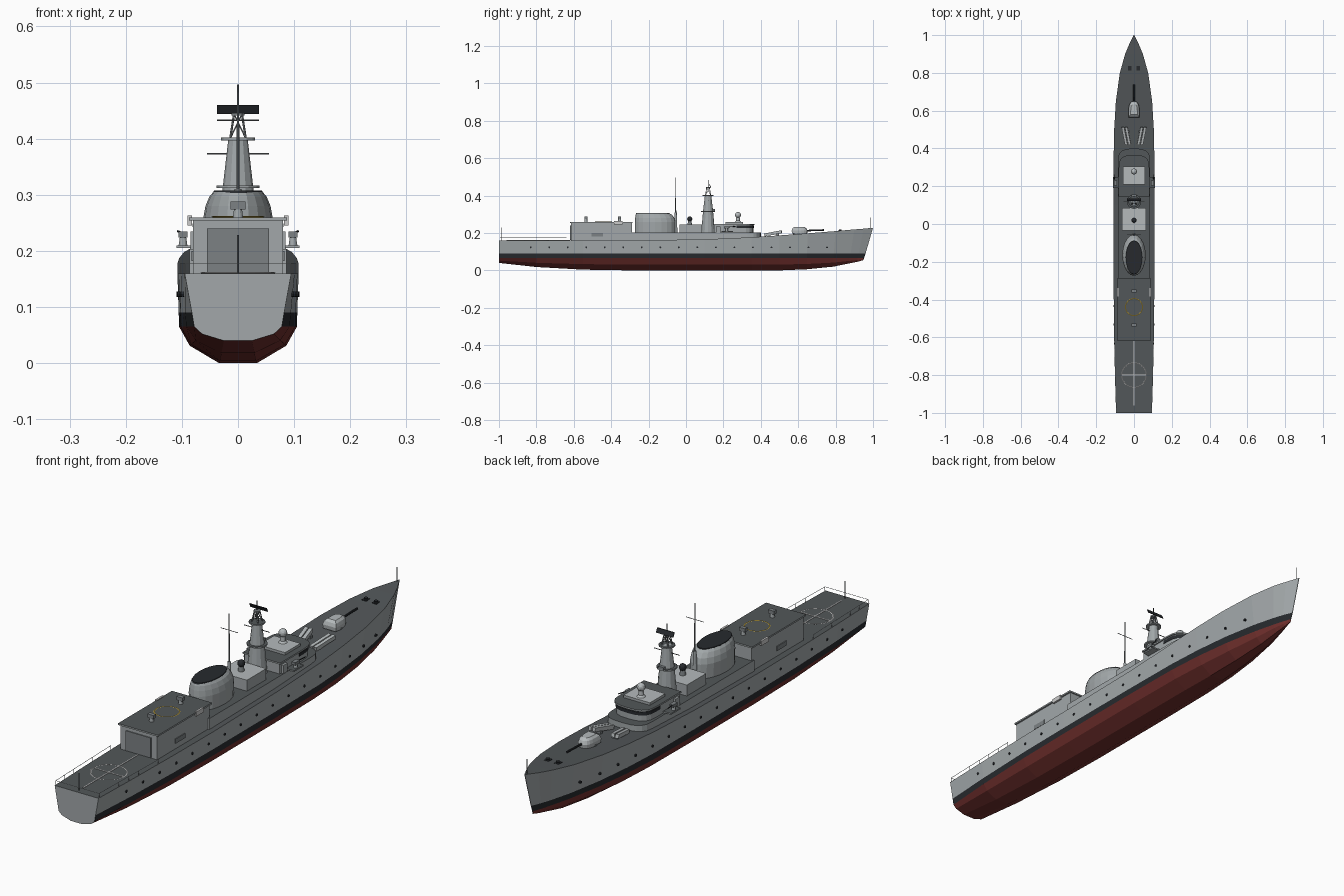
import bpy, bmesh, math
from mathutils import Vector

if "Cube" in bpy.data.objects:
    bpy.data.objects.remove(bpy.data.objects["Cube"])


def mat(name, r, g, b):
    m = bpy.data.materials.new(name)
    m.diffuse_color = (r, g, b, 1)
    m.use_nodes = True
    m.node_tree.nodes["Principled BSDF"].inputs["Base Color"].default_value = m.diffuse_color
    return m


GREY = mat("hull_grey", 0.36, 0.39, 0.40)
LIGHT = mat("light_grey", 0.46, 0.49, 0.50)
DECK = mat("deck_grey", 0.085, 0.095, 0.10)
BLACK = mat("black", 0.02, 0.023, 0.027)
RED = mat("antifouling_red", 0.17, 0.03, 0.027)
DOOR = mat("door_grey", 0.20, 0.22, 0.23)
WHITE = mat("marking_white", 0.8, 0.8, 0.78)
YELLOW = mat("marking_yellow", 0.6, 0.42, 0.06)


def loft(name, rings, side=GREY, top=None, strips=None):
    """Skin equal-sized closed rings; strips gives one material per strip."""
    bm = bmesh.new()
    vs = [[bm.verts.new(p) for p in r] for r in rings]
    mats = list(dict.fromkeys([side, top or side] + (strips or [])))
    n = len(rings[0])
    for a, b in zip(vs, vs[1:]):
        for i in range(n):
            j = (i + 1) % n
            f = bm.faces.new((a[i], a[j], b[j], b[i]))
            f.material_index = mats.index(strips[i] if strips else side)
    bm.faces.new(vs[0][::-1])
    bm.faces.new(vs[-1]).material_index = mats.index(top or side)
    bmesh.ops.recalc_face_normals(bm, faces=bm.faces)
    me = bpy.data.meshes.new(name)
    bm.to_mesh(me)
    bm.free()
    for m in mats:
        me.materials.append(m)
    ob = bpy.data.objects.new(name, me)
    bpy.context.collection.objects.link(ob)
    return ob


def prism(name, outline, z0, z1, side=GREY, top=None):
    return loft(name, [[(x, y, z) for x, y in outline] for z in (z0, z1)], side, top)


def box(name, x0, x1, y0, y1, z0, z1, side=GREY, top=None):
    return prism(name, [(x0, y0), (x1, y0), (x1, y1), (x0, y1)], z0, z1, side, top)


def rounded(w, y0, y1, depth, n=10):
    """Plan outline: square back, rounded front (towards +y)."""
    pts = [(-w, y0), (w, y0)]
    for i in range(n + 1):
        a = math.pi * i / n
        c, s = math.cos(a), math.sin(a)
        pts.append((w * math.copysign(abs(c) ** 0.7, c), y1 - depth + depth * max(s, 0) ** 0.7))
    return pts


def turned(name, x, y, prof, side=GREY, top=None, n=12, ky=1):
    """Profile of (radius, z) turned about a vertical axis."""
    return loft(name, [[(x + r * math.cos(2 * math.pi * i / n), y + ky * r * math.sin(2 * math.pi * i / n), z)
                        for i in range(n)] for r, z in prof], side, top)


def ball(name, x, y, z, r, side=GREY):
    arc = [math.pi * (i / 8 - 0.5) for i in range(9)]
    return turned(name, x, y, [(max(r * math.cos(a), r * 0.02), z + r * math.sin(a)) for a in arc], side)


def rod(name, p, q, r, side=GREY, n=6):
    p, q = Vector(p), Vector(q)
    d = (q - p).normalized()
    u = d.orthogonal().normalized()
    v = d.cross(u)
    ang = [2 * math.pi * i / n for i in range(n)]
    return loft(name, [[c + r * (u * math.cos(a) + v * math.sin(a)) for a in ang] for c in (p, q)], side)


def ring_mark(name, y, z, r, m):
    bpy.ops.mesh.primitive_torus_add(location=(0, y, z), major_radius=r, minor_radius=0.0025,
                                     major_segments=40, minor_segments=4)
    ob = bpy.context.object
    ob.name = name
    ob.scale.z = 0.5
    ob.data.materials.append(m)


# hull stations: y, deck half width, deck z, waterline half width, keel z, lower stem setback
stations = [(-1, .095, .16, .078, .04, 0), (-.8, .101, .16, .092, .018, 0), (-.55, .106, .16, .102, .004, 0),
            (-.3, .108, .16, .105, 0, 0), (.1, .108, .166, .105, 0, 0), (.35, .108, .177, .102, 0, 0),
            (.5, .105, .187, .092, 0, 0), (.65, .096, .198, .074, .006, .004), (.8, .075, .21, .047, .02, .012),
            (.9, .047, .219, .025, .038, .025), (.95, .026, .223, .013, .046, .034), (1, .0012, .228, .001, .055, .05)]
rings = []
for y, wd, zd, ww, zk, back in stations:
    half = [(ww * .32, y - back, zk), (ww * .82, y - back, zk + (.065 - zk) * .48), (ww, y - back, .065),
            (ww + (wd - ww) * .25, y - back * .8, .09), (wd, y, zd)]
    rings.append(half + [(-a, b, c) for a, b, c in reversed(half)])
loft("hull", rings, GREY, GREY, [RED, RED, BLACK, GREY, DECK, GREY, BLACK, RED, RED, RED])


def half_width(y, col, table=stations):
    for a, b in zip(table, table[1:]):
        if a[0] <= y <= b[0]:
            return a[col] + (b[col] - a[col]) * (y - a[0]) / (b[0] - a[0])


# portholes
for i in range(17):
    y = -.83 + .099 * i
    w = half_width(y, 1) * .58 + half_width(y, 3) * .42
    for s in (-1, 1):
        rod("porthole", (s * (w - .006), y, .123), (s * (w + .003), y, .123), .005, BLACK, 8)

# hangar
box("hangar", -.08, .08, -.615, -.29, .155, .255)
box("hangar_roof", -.087, .087, -.62, -.285, .254, .26, GREY, DECK)
box("hangar_door", -.055, .055, -.619, -.61, .162, .24, DOOR)
for s in (-1, 1):
    box("hangar_vent", s * .079, s * .083, -.505, -.445, .182, .2, DOOR)
    box("raft_canister", s * .082, s * .09, -.385, -.34, .245, .263, WHITE)
for y in (-.535, -.355):
    turned("roof_pedestal", 0, y, [(.009, .258), (.007, .277)])
    box("roof_sensor", -.013, .013, y - .008, y + .008, .274, .288, DOOR)
ring_mark("roof_circle", -.44, .261, .045, YELLOW)

# flight deck markings and guard rails
ring_mark("landing_circle", -.8, .161, .065, WHITE)
box("landing_line_long", -.002, .002, -.96, -.62, .158, .1615, WHITE)
box("landing_line_cross", -.065, .065, -.802, -.798, .158, .1615, WHITE)
for s in (-1, 1):
    rod("side_rail", (s * .094, -.995, .177), (s * .103, -.64, .177), .0008, LIGHT, 4)
    for i in range(7):
        y = -.995 + i * .059
        x = s * (half_width(y, 1) - .001)
        rod("rail_post", (x, y, .158), (x, y, .177), .0007, LIGHT, 4)
rod("stern_rail", (-.094, -.995, .177), (.094, -.995, .177), .0008, LIGHT, 4)
rod("ensign_staff", (0, -.985, .158), (0, -.985, .228), .0014, DOOR)
rod("jack_staff", (0, .985, .22), (0, .985, .282), .0014, DOOR)

# long deckhouse and bridge
prism("deckhouse", rounded(.086, -.3, .4, .07), .155, .203, GREY, DECK)
prism("bridge", rounded(.076, .15, .36, .07), .2, .244)
prism("bridge_windows", rounded(.0775, .27, .3625, .07), .226, .239, BLACK)
prism("bridge_roof", rounded(.081, .145, .366, .07), .243, .249, GREY, DECK)
box("bridge_roof_house", -.057, .057, .21, .305, .248, .259, GREY, LIGHT)
turned("director_pedestal", 0, .278, [(.017, .258), (.01, .266), (.009, .288)], LIGHT)
ball("director_dome", 0, .278, .296, .016, LIGHT)

# bridge wings with light guns
for s in (-1, 1):
    box("bridge_wing", s * .07, s * .11, .19, .25, .205, .21, GREY, DECK)
    turned("wing_gun_mount", s * .098, .217, [(.008, .209), (.005, .228)])
    box("wing_gun_body", s * .09, s * .106, .203, .231, .224, .235, DOOR)
    rod("wing_gun_barrel", (s * .098, .21, .231), (s * .107, .265, .235), .002, BLACK)
    box("wing_locker", s * .074, s * .085, .16, .185, .203, .235, GREY)

# funnel
fun = [(.060, .109, -.165, .19), (.062, .109, -.165, .258), (.058, .105, -.167, .28), (.051, .097, -.172, .297),
       (.044, .089, -.177, .305)]
loft("funnel", [[(a * math.cos(math.pi * i / 10), c + b * math.sin(math.pi * i / 10), z) for i in range(20)]
                for a, b, c, z in fun], GREY, BLACK)
turned("funnel_mouth", 0, -.177, [(.044, .303), (.043, .308)], BLACK, n=20, ky=2.05)

# midships equipment house
box("equipment_house", -.063, .063, -.035, .085, .2, .246, GREY, LIGHT)
turned("tracker_pedestal", 0, .02, [(.012, .245), (.009, .266)], DOOR)
ball("tracker_dome", 0, .02, .275, .014, BLACK)

# main mast
MY = .118
turned("main_mast", 0, MY, [(.037, .2), (.027, .315), (.017, .402)])
turned("lower_platform", 0, MY, [(.038, .312), (.038, .317)], GREY, DECK)
turned("upper_platform", 0, MY, [(.03, .397), (.03, .402)], GREY, DECK)
rod("mast_yard", (-.055, MY, .373), (.055, MY, .373), .0015, DOOR)
corners = [(1, 1), (-1, 1), (-1, -1), (1, -1)]
for i, (a, b) in enumerate(corners):
    c, d = corners[(i + 1) % 4]
    foot, head = (a * .014, MY + b * .014, .4), (a * .007, MY + b * .007, .444)
    rod("lattice_leg", foot, head, .002, DOOR)
    rod("lattice_brace", foot, (c * .007, MY + d * .007, .444), .0012, DOOR)
    rod("lattice_brace", (c * .014, MY + d * .014, .4), head, .0012, DOOR)
turned("mast_head", 0, MY, [(.012, .441), (.012, .446)], DOOR)
loft("search_radar", [[(x, MY + .012 + o + t, z) for o, t, z in
                       [(0, 0, .444), (0, .004, .444), (-.008, .004, .46), (-.008, 0, .46)]]
                      for x in (-.037, .037)], BLACK)
rod("mast_spike", (0, MY, .444), (0, MY, .482), .0015, BLACK)
box("navigation_radar", -.012, .012, MY + .025, MY + .037, .317, .327, DOOR)

# aft pole mast
turned("pole_mast_base", 0, -.055, [(.009, .2), (.006, .31)])
turned("pole_mast", 0, -.055, [(.003, .3), (.0018, .497)], DOOR, n=8)
rod("pole_yard", (-.037, -.055, .433), (.037, -.055, .433), .0012, DOOR)

# missile launchers
for s in (-1, 1):
    for x in (.023, .041):
        p, q = Vector((s * x, .42, .189)), Vector((s * (x + .018), .512, .207))
        sx, up = Vector((.0068, -s * .0013, 0)), Vector((0, -.0015, .0075))
        loft("missile_launcher", [[c - sx - up, c + sx - up, c + sx + up, c - sx + up] for c in (p, q)], LIGHT)
    for y, z in ((.44, .186), (.49, .197)):
        box("launcher_cradle", s * .024, s * .05, y - .006, y + .006, .175, z, DOOR)

# forward gun
turned("gun_ring", 0, .6, [(.029, .188), (.029, .2)], DOOR, n=16)
loft("gun_turret", [[(x * k, .603 + (y - .603) * m, z) for x, y in rounded(.029, .565, .65, .06)]
                    for k, m, z in ((.95, .95, .196), (1, 1, .212), (.88, .88, .225), (.6, .62, .233))], LIGHT)
rod("gun_barrel", (0, .63, .212), (0, .738, .216), .0042, BLACK, 8)

# foredeck capstans
for s in (-1, 1):
    box("capstan_plate", s * .012, s * .032, .812, .836, .208, .214, BLACK)
    turned("capstan", s * .022, .824, [(.008, .21), (.006, .216), (.008, .219)], BLACK)
